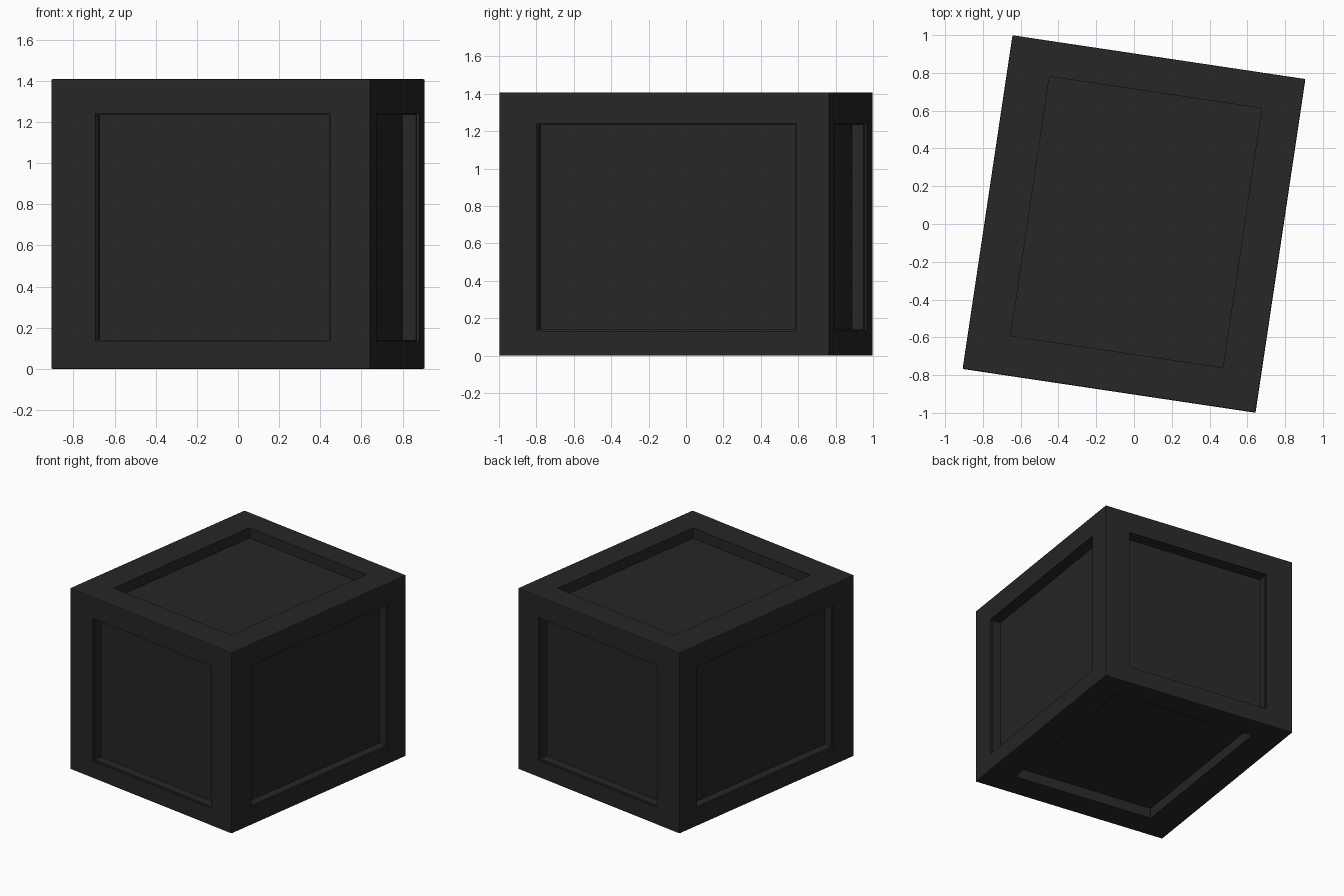
import bpy, bmesh, math
from mathutils import Vector, Matrix

if "Cube" in bpy.data.objects:
    bpy.data.objects.remove(bpy.data.objects["Cube"])

HALF = Vector((0.784, 0.893, 0.704))        # half size of the crate
P_HALF = Vector((0.568, 0.694, 0.547))      # half size of the sunken panels
P_OFF = Vector((0.01, 0.012, -0.017))       # panels sit slightly off centre
DEPTH = 0.08

bm = bmesh.new()


def rect(axis, sign, half, off, depth):
    """Four corners of a rectangle lying parallel to one crate face."""
    u, v = (axis + 1) % 3, (axis + 2) % 3
    pts = []
    for a, b in ((-1, -1), (1, -1), (1, 1), (-1, 1)):
        p = Vector((0, 0, 0))
        p[axis] = sign * (HALF[axis] - depth)
        p[u] = off[u] + a * half[u]
        p[v] = off[v] + b * half[v]
        pts.append(bm.verts.new(p))
    return pts


# each face: flat border, small lip on the side faces, straight wall, panel
for axis in range(3):
    lip = 0.0 if axis == 2 else 0.008
    grow = Vector((lip, lip, lip))
    for sign in (-1, 1):
        loops = [rect(axis, sign, HALF, Vector((0, 0, 0)), 0),
                 rect(axis, sign, P_HALF + grow, P_OFF, 0)]
        if lip:
            loops.append(rect(axis, sign, P_HALF + grow, P_OFF, 0.013))
            loops.append(rect(axis, sign, P_HALF, P_OFF, 0.016))
        loops.append(rect(axis, sign, P_HALF, P_OFF, DEPTH))
        for a, b in zip(loops, loops[1:]):
            for i in range(4):
                j = (i + 1) % 4
                bm.faces.new((a[i], a[j], b[j], b[i]))
        bm.faces.new(loops[-1])

bmesh.ops.remove_doubles(bm, verts=bm.verts, dist=1e-5)
bmesh.ops.recalc_face_normals(bm, faces=bm.faces)

# soften the twelve outer edges
def is_corner(v):
    return all(abs(abs(v.co[i]) - HALF[i]) < 1e-4 for i in range(3))

outer = [e for e in bm.edges if all(is_corner(v) for v in e.verts)]
bmesh.ops.bevel(bm, geom=outer, offset=0.006, segments=2, profile=0.5,
                affect='EDGES')

# turn the crate slightly and stand it on the ground
bmesh.ops.transform(bm, verts=bm.verts,
                    matrix=Matrix.Translation((0, 0, HALF.z)) @
                    Matrix.Rotation(math.radians(-8.5), 4, 'Z'))

mesh = bpy.data.meshes.new("crate")
bm.to_mesh(mesh)
bm.free()
crate = bpy.data.objects.new("crate", mesh)
bpy.context.collection.objects.link(crate)

# dark paint
mat = bpy.data.materials.new("dark_paint")
mat.diffuse_color = (0.02, 0.02, 0.02, 1)
mat.use_nodes = True
mat.node_tree.nodes["Principled BSDF"].inputs["Base Color"].default_value = mat.diffuse_color
mesh.materials.append(mat)
